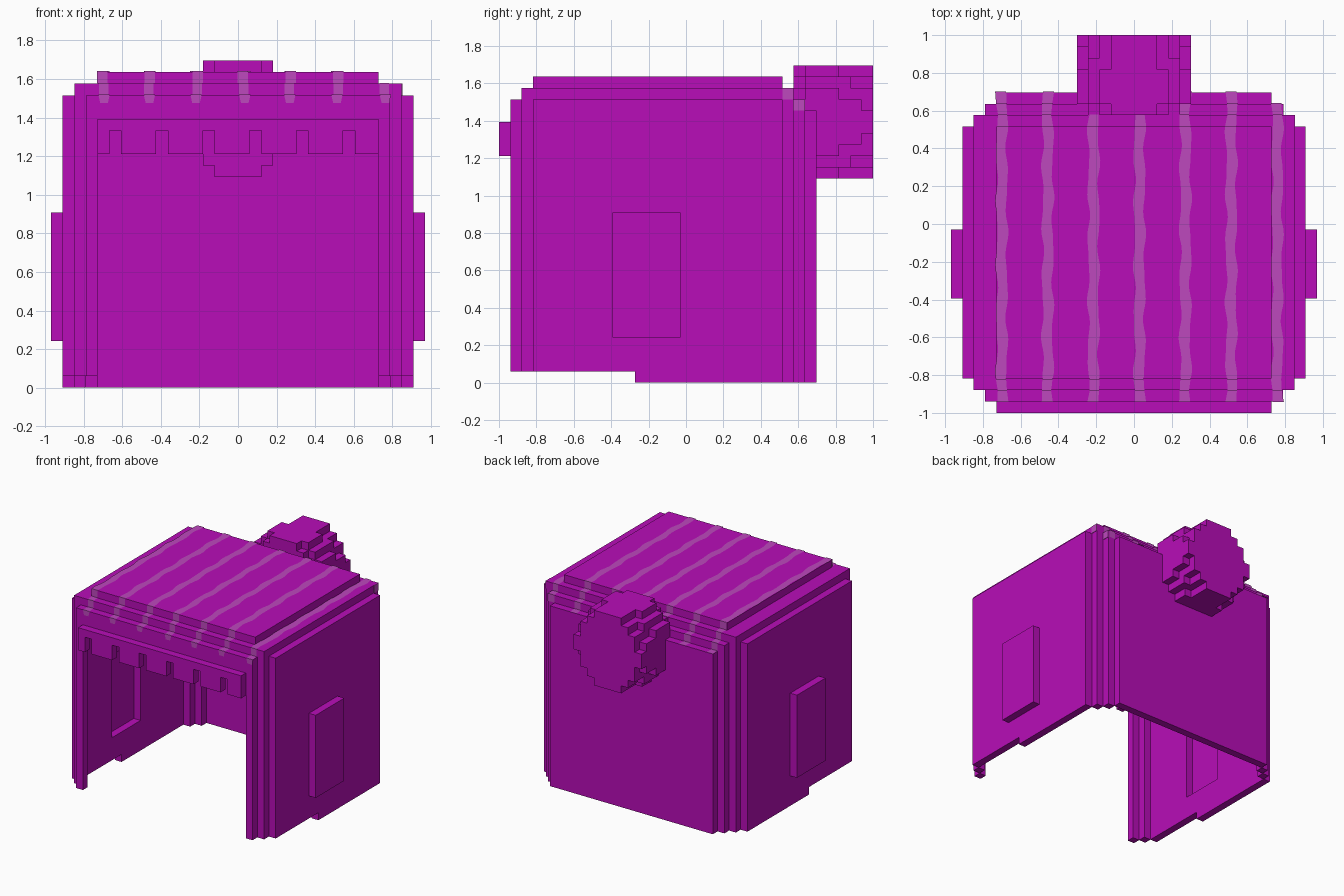
import bpy, bmesh, math

cube = bpy.data.objects.get("Cube")
if cube:
    bpy.data.objects.remove(cube, do_unlink=True)

U = 2 / 33  # one block; x and z count from the centre and floor, y from the front


def material(name, rgb):
    m = bpy.data.materials.new(name)
    m.use_nodes = True
    m.diffuse_color = (*rgb, 1)
    m.node_tree.nodes["Principled BSDF"].inputs["Base Color"].default_value = (*rgb, 1)
    return m


PURPLE = material("purple", (0.479, 0.004, 0.479))
PALE = material("pale purple", (0.515, 0.065, 0.515))


def finish(name, bm, mat):
    mesh = bpy.data.meshes.new(name)
    bm.to_mesh(mesh)
    bm.free()
    mesh.materials.append(mat)
    ob = bpy.data.objects.new(name, mesh)
    bpy.context.collection.objects.link(ob)
    return ob


def blocks(name, boxes, mirror=False, mat=PURPLE):
    """Boxes given in block units as (x0, x1, y0, y1, z0, z1)."""
    bm = bmesh.new()
    boxes = list(boxes)
    if mirror:
        boxes += [(-b, -a, *rest) for a, b, *rest in boxes]
    for x0, x1, y0, y1, z0, z1 in boxes:
        vs = bmesh.ops.create_cube(bm, size=1)["verts"]
        for v in vs:
            v.co = ((x0 + (v.co.x + .5) * (x1 - x0)) * U,
                    (y0 + (v.co.y + .5) * (y1 - y0)) * U - 1,
                    (z0 + (v.co.z + .5) * (z1 - z0)) * U)
    return finish(name, bm, mat)


# Side walls with a hole behind each ear box
blocks("side_walls", [
    (14, 15, 3, 12, 1, 4), (14, 15, 12, 25, 0, 4),
    (14, 15, 3, 10, 4, 15), (14, 15, 16, 25, 4, 15),
    (14, 15, 3, 25, 15, 25)], mirror=True)
blocks("ear_boxes", [(15, 16, 10, 16, 4, 15)], mirror=True)

# Stepped corners
blocks("front_posts", [(13, 14, 2, 3, 1, 25), (12, 13, 1, 2, 1, 25)], mirror=True)
blocks("back_posts", [(13, 14, 25, 26, 0, 25), (12, 13, 26, 27, 0, 25)], mirror=True)

# Back wall and its upper step
blocks("back_wall", [(-12, 12, 27, 28, 0, 24), (-12, 12, 26, 27, 24, 25)])

# Roof, the ring under it and the brow
blocks("roof", [(-12, 12, 3, 25, 26, 27)])
blocks("roof_ring", [(-14, 14, 2, 3, 25, 26), (-14, 14, 25, 26, 25, 26),
                     (12, 14, 3, 25, 25, 26), (-14, -12, 3, 25, 25, 26)])
blocks("brow", [(-12, 12, 1, 2, 23, 25)])

# Fringe: a beam with teeth between narrow slits
slits = range(-11, 12, 4)
starts = [-12] + [s + 1 for s in slits]
ends = list(slits) + [12]
blocks("fringe", [(-12, 12, 0, 1, 22, 23)]
       + [(a, b, 0, 1, 20, 22) for a, b in zip(starts, ends)])

# Round bun on the back, as layers of stepped discs
small, middle, large = (2, 3, 4, 5, 5), (2, 4, 4, 5, 5), (3, 4, 5, 5, 5)
layers = [(26, 27, small), (27, 30, large), (30, 31, middle),
          (31, 32, small), (32, 33, (2, 3, 4, 4, 5))]
bun = []
for y0, y1, widths in layers:
    for i, w in enumerate(widths):
        bun += [(-w, w, y0, y1, 18 + i, 19 + i), (-w, w, y0, y1, 27 - i, 28 - i)]
blocks("bun", bun)

# Wavy stripes that run over the stepped roof
FRONT = [(1, 24.3), (1, 25), (2, 25), (2, 26), (3, 26)]
BACK = [(25, 26), (26, 26), (26, 25), (27, 25), (27, 24), (28, 24)]
LIFT = 0.004


def stripe(name, centre, over_roof):
    middle_pts = [(3 + i / 2, 27 if over_roof else 26) for i in range(45)]
    back = BACK if over_roof else BACK[:-1]
    bm = bmesh.new()
    last = None
    for y, z in FRONT + middle_pts + back:
        side = -1 if y < 14 else 1
        shift = 0.006 * math.sin(y * 1.3 + centre * 9)
        half = 0.027 + 0.003 * math.sin(y * 2.1)
        if z < 24.5 and y < 2:
            half = 0.02
        pair = [bm.verts.new((centre + shift + s * half, y * U - 1 + side * LIFT, z * U + LIFT))
                for s in (-1, 1)]
        if last:
            bm.faces.new((last[0], last[1], pair[1], pair[0]))
        last = pair
    finish(name, bm, PALE)


for n in range(7):
    stripe(f"stripe_{n + 1}", -0.7 + n * 0.243, n < 6)

# Stripe ends that wrap round the back left corner
blocks("stripe_wrap", [(14, 14.06, 25, 26, 25, 26), (13, 13.06, 26, 27, 24, 25)], mat=PALE)
